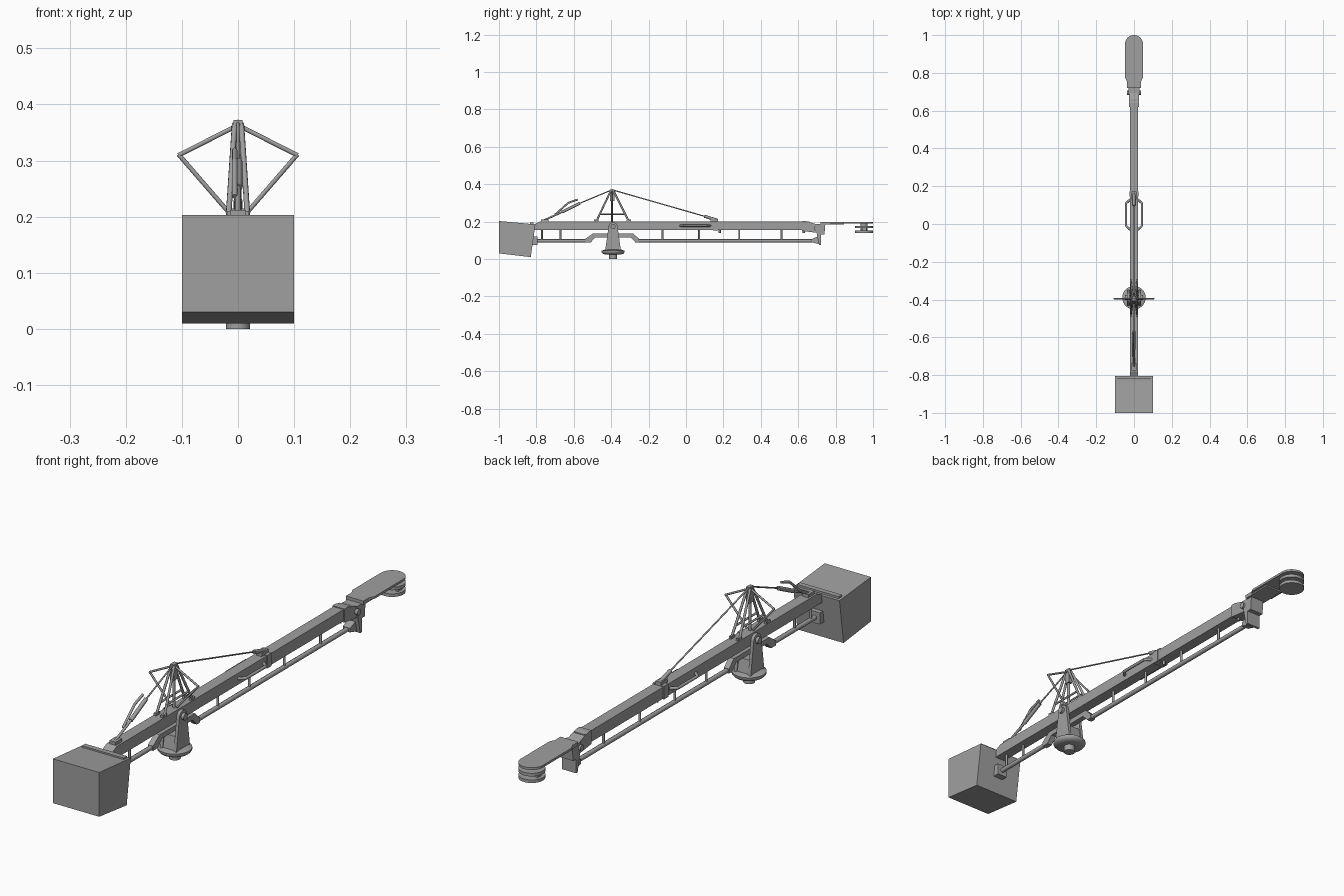
import bpy, bmesh, math
from mathutils import Vector

cube = bpy.data.objects.get("Cube")
if cube:
    bpy.data.objects.remove(cube, do_unlink=True)

grey = bpy.data.materials.new("grey_metal")
grey.use_nodes = True
COLOUR = (0.35, 0.35, 0.35, 1)
grey.diffuse_color = COLOUR
grey.node_tree.nodes["Principled BSDF"].inputs["Base Color"].default_value = COLOUR


def finish(name, bm):
    bmesh.ops.recalc_face_normals(bm, faces=bm.faces)
    mesh = bpy.data.meshes.new(name)
    bm.to_mesh(mesh)
    bm.free()
    mesh.materials.append(grey)
    obj = bpy.data.objects.new(name, mesh)
    bpy.context.collection.objects.link(obj)
    return obj


def prism(name, points, low, high, axis="x"):
    """Extrude a (y, z) profile along x, or an (x, y) profile along z."""
    bm = bmesh.new()
    put = (lambda p, t: (t, p[0], p[1])) if axis == "x" else (lambda p, t: (p[0], p[1], t))
    a = [bm.verts.new(put(p, low)) for p in points]
    b = [bm.verts.new(put(p, high)) for p in points]
    bm.faces.new(a)
    bm.faces.new(b)
    for i in range(len(a)):
        j = (i + 1) % len(a)
        bm.faces.new((a[i], a[j], b[j], b[i]))
    return finish(name, bm)


def box(name, x, y, z):
    return prism(name, [(y[0], z[0]), (y[1], z[0]), (y[1], z[1]), (y[0], z[1])], x[0], x[1])


def rod(name, path, radius, sides=8):
    """Straight tubes joining the points of a path."""
    bm = bmesh.new()
    for p, q in zip(path, path[1:]):
        p, q = Vector(p), Vector(q)
        made = bmesh.ops.create_cone(bm, cap_ends=True, segments=sides, radius1=radius,
                                     radius2=radius, depth=(q - p).length + radius * 0.6)
        turn = (q - p).to_track_quat("Z", "Y")
        for v in made["verts"]:
            v.co = turn @ v.co + (p + q) / 2
    obj = finish(name, bm)
    smooth(obj)
    return obj


def smooth(obj):
    bpy.ops.object.select_all(action="DESELECT")
    obj.select_set(True)
    bpy.context.view_layer.objects.active = obj
    bpy.ops.object.shade_smooth_by_angle(angle=math.radians(46))


def disc(name, y, radius, low, high, sides=32):
    return rod_z(name, y, [(radius, low), (radius, high)], sides)


def rod_z(name, y, rings, sides=32):
    """Turned part about a vertical axis, from (radius, z) rings."""
    bm = bmesh.new()
    loops = [[bm.verts.new((r * math.cos(math.tau * i / sides), y + r * math.sin(math.tau * i / sides), z))
              for i in range(sides)] for r, z in rings]
    for a, b in zip(loops, loops[1:]):
        for i in range(sides):
            j = (i + 1) % sides
            bm.faces.new((a[i], a[j], b[j], b[i]))
    bm.faces.new(loops[0])
    bm.faces.new(loops[-1])
    obj = finish(name, bm)
    smooth(obj)
    return obj


# Counterweight with rear mounting bars
prism("counterweight", [(-1, 0.03), (-0.83, 0.01), (-0.805, 0.185), (-1, 0.203)], -0.1, 0.1)
box("counterweight_bar", (-0.09, 0.09), (-0.835, -0.815), (0.18, 0.194))
box("rod_mount", (-0.022, 0.022), (-0.83, -0.795), (0.075, 0.12))

# Main beam, chamfered at the counterweight end
prism("main_beam", [(-0.82, 0.155), (0.66, 0.155), (0.66, 0.2), (-0.78, 0.2), (-0.82, 0.18)], -0.022, 0.022)
prism("beam_end_collar", [(0.62, 0.15), (0.7, 0.14), (0.7, 0.185), (0.64, 0.203), (0.62, 0.203)], -0.026, 0.026)

# Levelling rod, stepped over the pivot
rod("levelling_rod_front", [(0, -0.82, 0.097), (0, -0.52, 0.097)], 0.009)
rod("levelling_rod_back", [(0, -0.27, 0.097), (0, 0.69, 0.097)], 0.009)
prism("levelling_rod_bridge", [(-0.54, 0.088), (-0.51, 0.088), (-0.485, 0.115), (-0.295, 0.115),
      (-0.27, 0.088), (-0.25, 0.088), (-0.25, 0.106), (-0.28, 0.135), (-0.5, 0.135), (-0.54, 0.106)],
      -0.011, 0.011)
for y in (-0.77, -0.67, -0.125, 0.07, 0.285, 0.51):
    rod("hanger", [(0, y, 0.095), (0, y, 0.16)], 0.005)

# Pivot base and fork
rod_z("pivot_base", -0.39, [(0.042, 0.024), (0.055, 0.028), (0.062, 0.036), (0.062, 0.044), (0.045, 0.05)])
disc("pivot_spigot", -0.39, 0.021, 0, 0.03)
for s in (-1, 1):
    arch = [(-0.39 + 0.024 * math.cos(a * math.pi / 8), 0.173 + 0.024 * math.sin(a * math.pi / 8)) for a in range(9)]
    prism("fork_arm", [(-0.432, 0.045), (-0.348, 0.045)] + arch, s * 0.024, s * 0.036)
    rod("pivot_bolt", [(s * 0.022, -0.39, 0.173), (s * 0.043, -0.39, 0.173)], 0.013, 16)
prism("fork_web", [(-0.43, 0.045), (-0.35, 0.045), (-0.362, 0.1), (-0.418, 0.1)], -0.03, 0.03)

# Mast with four legs, braces and side spreaders
TOP = -0.395
rod("mast_post", [(0, TOP, 0.2), (0, TOP, 0.37)], 0.006)
box("mast_head", (-0.008, 0.008), (TOP - 0.012, TOP + 0.012), (0.31, 0.372))
for s in (-1, 1):
    for y in (-0.48, -0.305):
        rod("mast_leg", [(s * 0.006, TOP + (y - TOP) * 0.08, 0.365), (s * 0.017, y, 0.2)], 0.005)
        box("mast_foot", (s * 0.01, s * 0.02), (y - 0.012, y + 0.012), (0.198, 0.21))
    rod("mast_brace", [(s * 0.014, -0.463, 0.24), (s * 0.014, -0.328, 0.24)], 0.004)
    rod("side_spreader", [(s * 0.006, TOP, 0.36), (s * 0.105, TOP, 0.31), (s * 0.014, TOP, 0.205)], 0.004)

# Stay cables, tensioner and anchors
rod("front_stay", [(0, TOP, 0.37), (0, -0.57, 0.297)], 0.003)
rod("tensioner", [(0, -0.57, 0.297), (0, -0.66, 0.252)], 0.008)
rod("tensioner_screw", [(0, -0.66, 0.252), (0, -0.757, 0.208)], 0.005)
rod("tensioner_lever", [(-0.006, -0.7, 0.237), (-0.006, -0.63, 0.3), (-0.006, -0.58, 0.318)], 0.005)
box("front_anchor", (-0.014, 0.014), (-0.775, -0.735), (0.198, 0.212))
rod("back_stay", [(0, TOP, 0.37), (0, 0.1, 0.228)], 0.003)
rod("back_stay_end", [(0, 0.1, 0.228), (0, 0.165, 0.208)], 0.008)
box("back_anchor", (-0.012, 0.012), (0.13, 0.172), (0.198, 0.215))
box("beam_clamp", (-0.025, 0.025), (0.145, 0.172), (0.152, 0.203))
rod("clamp_screw", [(0, 0.18, 0.14), (0, 0.18, 0.16)], 0.006)
rod("collar_screw", [(0, 0.63, 0.14), (0, 0.63, 0.16)], 0.006)

# Grab handles on both sides
for s in (-1, 1):
    rod("grab_handle", [(s * 0.02, -0.03, 0.178), (s * 0.042, -0.01, 0.178),
                        (s * 0.042, 0.11, 0.178), (s * 0.02, 0.13, 0.178)], 0.006)

# Levelling head at the far end
prism("head_bracket", [(0.7, 0.13), (0.712, 0.075), (0.722, 0.075), (0.722, 0.13), (0.74, 0.13),
      (0.745, 0.187), (0.69, 0.187)], -0.03, 0.03)
prism("rod_end_clevis", [(0.67, 0.09), (0.715, 0.078), (0.715, 0.125), (0.67, 0.106)], -0.016, 0.016)
rod("head_axle", [(-0.034, 0.695, 0.165), (0.034, 0.695, 0.165)], 0.012, 16)
box("head_block", (-0.038, 0.038), (0.72, 0.845), (0.184, 0.192))

# Rounded platform
W = 0.048
ends = [(W * math.cos(a * math.pi / 16), 0.952 + W * math.sin(a * math.pi / 16)) for a in range(17)]
ends += [(-W, 0.775), (-0.038, 0.755), (-0.038, 0.72), (0.038, 0.72), (0.038, 0.755), (W, 0.775)]
prism("platform", ends, 0.19, 0.199, "z")

# Hanging mount under the platform
disc("mount_neck", 0.952, 0.018, 0.145, 0.192)
disc("mount_upper_plate", 0.952, W, 0.165, 0.177)
disc("mount_lower_plate", 0.952, W, 0.139, 0.151)
for s in (-1, 1):
    box("mount_spacer", (s * 0.022, s * 0.034), (0.94, 0.964), (0.145, 0.17))
